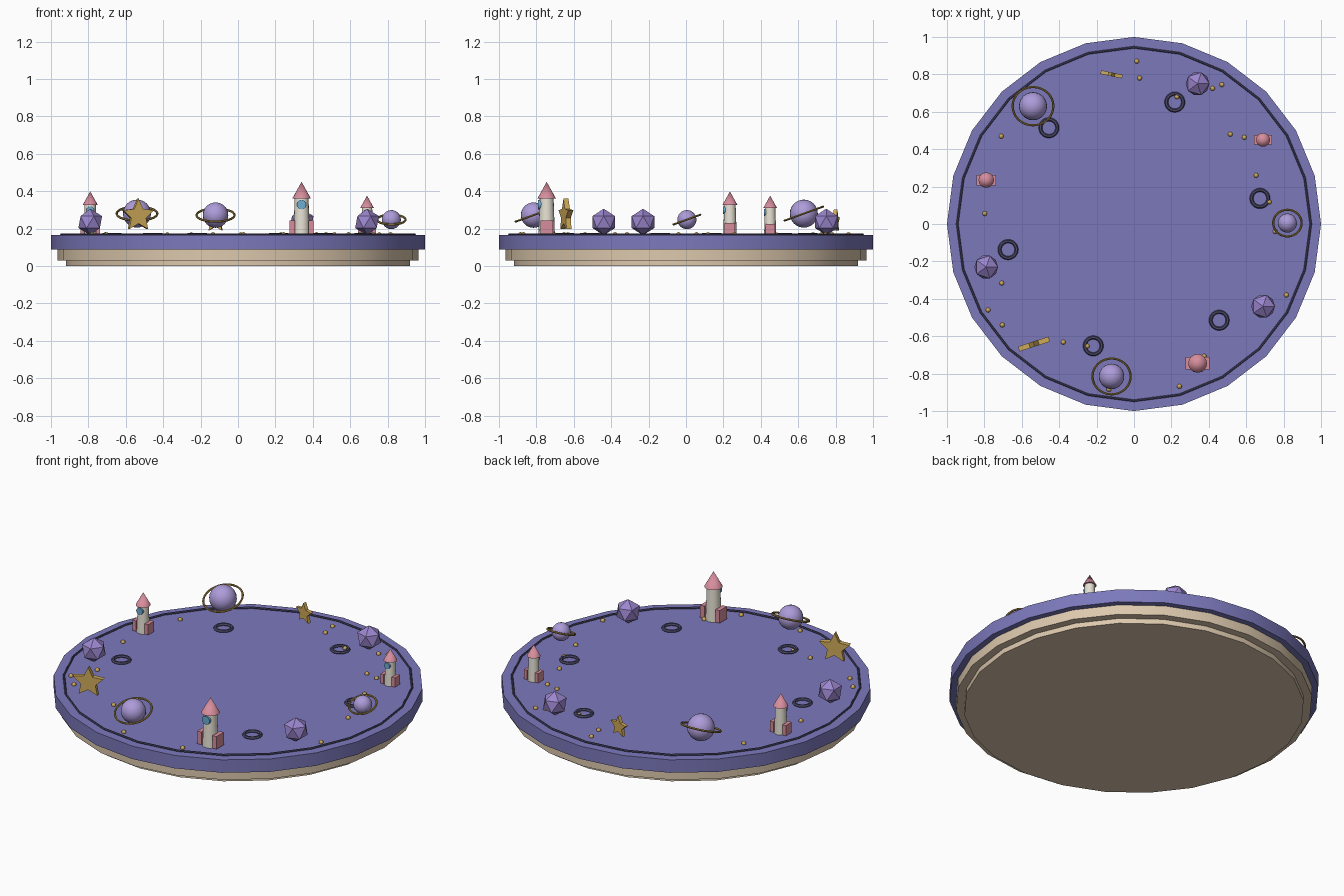
import bpy, math
from mathutils import Matrix, Vector

if "Cube" in bpy.data.objects:
    bpy.data.objects.remove(bpy.data.objects["Cube"])

TOP = 0.165


def mat(name, r, g, b):
    m = bpy.data.materials.new(name)
    m.diffuse_color = (r, g, b, 1)
    m.use_nodes = True
    m.node_tree.nodes["Principled BSDF"].inputs["Base Color"].default_value = m.diffuse_color
    return m


PURPLE = mat("purple", 0.20, 0.19, 0.50)
CREAM = mat("tan", 0.72, 0.58, 0.42)
DARK = mat("dark_purple", 0.07, 0.065, 0.14)
LILAC = mat("lilac", 0.42, 0.33, 0.70)
GEM = mat("gem", 0.33, 0.24, 0.62)
GOLD = mat("gold", 0.62, 0.40, 0.10)
RING = mat("ring_gold", 0.35, 0.23, 0.06)
WHITE = mat("ivory", 0.80, 0.76, 0.66)
PINK = mat("pink", 0.68, 0.27, 0.34)
BLUE = mat("window_blue", 0.15, 0.42, 0.65)


def finish(name, material, smooth=True):
    o = bpy.context.object
    o.name = name
    o.data.materials.append(material)
    if smooth:
        bpy.ops.object.shade_smooth_by_angle(angle=math.radians(40))
    return o


def cone(name, material, r1, r2, z0, z1, x=0, y=0, sides=24, rot=(0, 0, 0)):
    bpy.ops.mesh.primitive_cone_add(vertices=sides, radius1=r1, radius2=r2, depth=z1 - z0,
                                    location=(x, y, (z0 + z1) / 2), rotation=rot)
    return finish(name, material)


def ball(name, material, r, loc, seg=24, rings=12):
    bpy.ops.mesh.primitive_uv_sphere_add(segments=seg, ring_count=rings, radius=r, location=loc)
    return finish(name, material)


def torus(name, material, major, minor, loc, rot=(0, 0, 0), seg=24, sides=6):
    bpy.ops.mesh.primitive_torus_add(major_radius=major, minor_radius=minor, major_segments=seg,
                                     minor_segments=sides, location=loc, rotation=rot)
    return finish(name, material)


# Stacked round platform
cone("lower_base", CREAM, 0.92, 0.92, 0.0, 0.035)
cone("base_tier", CREAM, 0.965, 0.965, 0.03, 0.09)
cone("platform_top", PURPLE, 1.0, 1.0, 0.088, TOP)
torus("rim_trim", DARK, 0.945, 0.006, (0, 0, 0.169))

# Craters, evenly spaced
for i in range(6):
    a = math.radians(11.5 + 60 * i)
    torus("crater", DARK, 0.045, 0.01, (0.687 * math.cos(a), 0.687 * math.sin(a), 0.169))

# Ringed planets
for x, y, z, r, ring in [(-0.54, 0.63, 0.28, 0.075, 0.109), (-0.12, -0.815, 0.272, 0.068, 0.102),
                         (0.82, 0.005, 0.248, 0.051, 0.076)]:
    ball("planet", LILAC, r, (x, y, z))
    torus("planet_ring", RING, ring, 0.006, (x, y, z), (math.radians(20), 0, 0), seg=32)

# Rockets: body, nose, porthole and side fins
for x, y, s in [(0.34, -0.745, 1.0), (-0.79, 0.235, 0.82), (0.69, 0.45, 0.74)]:
    cone("rocket_body", WHITE, 0.044 * s, 0.037 * s, TOP, TOP + 0.2 * s, x, y, 16)
    cone("rocket_nose", PINK, 0.05 * s, 0, TOP + 0.195 * s, TOP + 0.285 * s, x, y, 16)
    zc = TOP + 0.163 * s
    bpy.ops.mesh.primitive_cylinder_add(vertices=16, radius=0.025 * s, depth=0.02 * s,
                                        location=(x, y - 0.035 * s, zc), rotation=(math.pi / 2, 0, 0))
    finish("rocket_window", BLUE)
    for side in (-1, 1):
        bpy.ops.mesh.primitive_cube_add(size=1, location=(x + side * 0.05 * s, y, TOP + 0.042 * s))
        fin = finish("rocket_fin", PINK, False)
        fin.scale = (0.028 * s, 0.068 * s, 0.075 * s)

# Crystal rocks
for x, y in [(0.34, 0.75), (-0.79, -0.23), (0.69, -0.44)]:
    bpy.ops.mesh.primitive_ico_sphere_add(subdivisions=1, radius=0.071, location=(x, y, 0.235))
    finish("crystal_rock", GEM, False)


# Upright five-pointed stars
def star(x, y, z, r, thick, yaw):
    pts = []
    for k in range(10):
        a = math.pi / 2 + k * math.pi / 5
        q = r if k % 2 == 0 else r * 0.48
        pts.append((q * math.cos(a), q * math.sin(a)))
    verts = [(px, d, pz) for d in (-thick / 2, thick / 2) for px, pz in pts]
    faces = [tuple(range(10)), tuple(range(19, 9, -1))]
    faces += [(k, k + 10, (k + 1) % 10 + 10, (k + 1) % 10) for k in range(10)]
    me = bpy.data.meshes.new("star")
    me.from_pydata(verts, [], faces)
    o = bpy.data.objects.new("star", me)
    o.location = (x, y, z)
    o.rotation_euler = (0, 0, math.radians(yaw))
    me.materials.append(GOLD)
    bpy.context.collection.objects.link(o)


star(-0.535, -0.642, 0.27, 0.09, 0.028, 18)
star(-0.12, 0.8, 0.24, 0.062, 0.02, -12)

# Scattered gold studs
for x, y in [(0.015, 0.87), (0.03, 0.78), (0.47, 0.745), (0.42, 0.725), (0.515, 0.48), (0.59, 0.463),
             (0.653, 0.26), (0.723, 0.118), (0.755, -0.04), (0.815, -0.38), (0.243, -0.868),
             (-0.134, -0.884), (-0.25, -0.653), (-0.378, -0.632), (-0.704, -0.54), (-0.78, -0.46),
             (-0.707, -0.316), (-0.798, 0.056), (-0.71, 0.469), (0.23, 0.68), (0.375, -0.707)]:
    ball("gold_stud", GOLD, 0.013, (x, y, 0.168), 10, 6)
